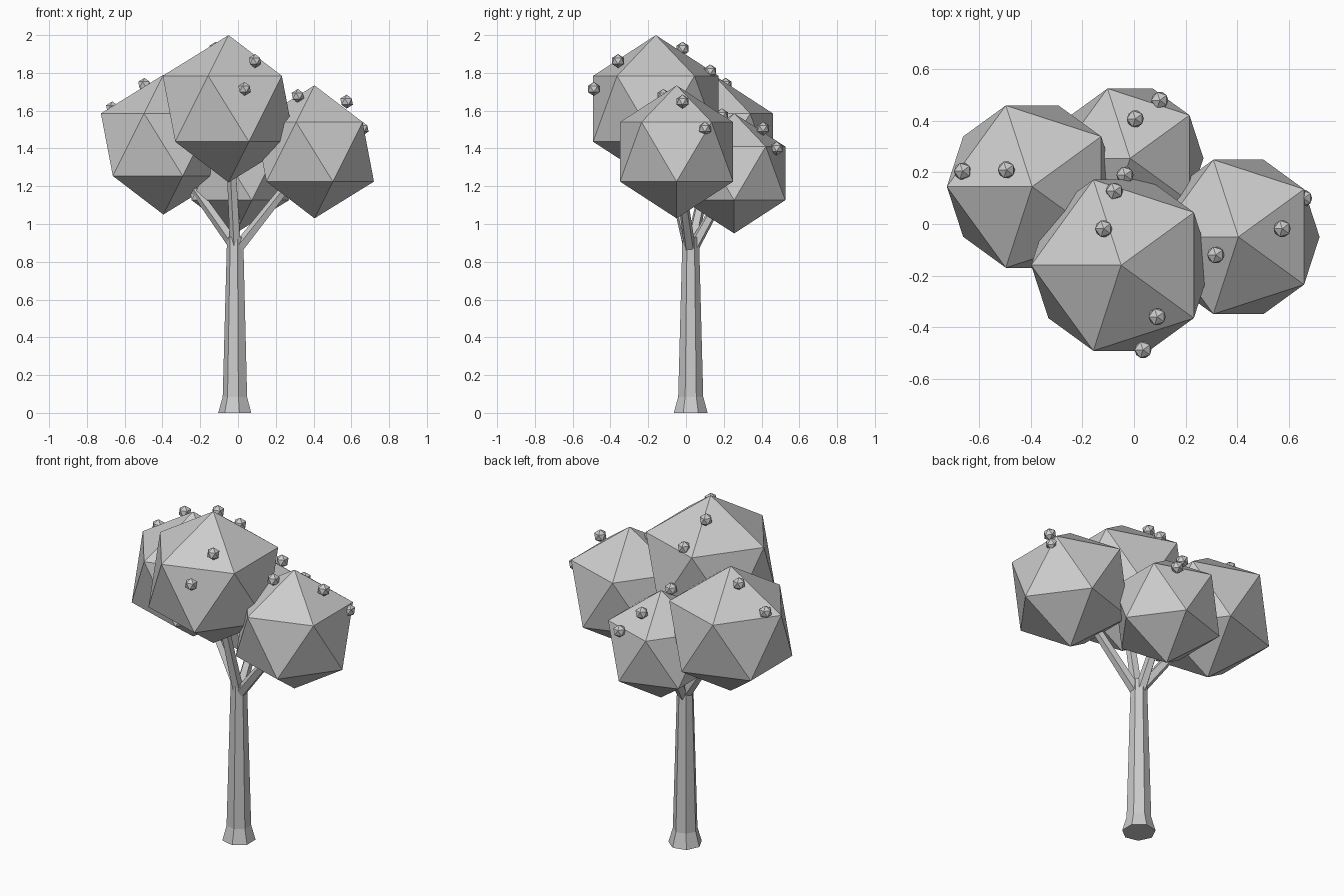
import bpy
import bmesh
from math import pi, sin, cos
from mathutils import Vector, Matrix

cube = bpy.data.objects.get("Cube")
if cube:
    bpy.data.objects.remove(cube, do_unlink=True)

# Single neutral colour for the whole tree
grey = bpy.data.materials.new("plain_grey")
grey.use_nodes = True
COLOUR = (0.6, 0.6, 0.6, 1)
grey.diffuse_color = COLOUR
grey.node_tree.nodes["Principled BSDF"].inputs["Base Color"].default_value = COLOUR


def finish(name, bm):
    bmesh.ops.recalc_face_normals(bm, faces=bm.faces)
    mesh = bpy.data.meshes.new(name)
    bm.to_mesh(mesh)
    bm.free()
    mesh.materials.append(grey)
    obj = bpy.data.objects.new(name, mesh)
    bpy.context.collection.objects.link(obj)
    return obj


def icosahedron(name, centre, radius):
    bm = bmesh.new()
    turn = Matrix.Translation(centre) @ Matrix.Rotation(pi, 4, 'Z')
    bmesh.ops.create_icosphere(bm, subdivisions=1, radius=radius, matrix=turn)
    # Make sure a vertex of the upper ring points towards -x
    ring = [v.co for v in bm.verts if 0.2 * radius < v.co.z - centre[2] < 0.7 * radius]
    if min(c.x for c in ring) - centre[0] > -0.85 * radius:
        bmesh.ops.rotate(bm, verts=bm.verts, cent=centre, matrix=Matrix.Rotation(pi, 3, 'Z'))
    return finish(name, bm)


def tube(name, rings, sides):
    """Loft of regular polygons; each ring is (centre, radius)."""
    bm = bmesh.new()
    axis = Vector(rings[-1][0]) - Vector(rings[0][0])
    tilt = Vector((0, 0, 1)).rotation_difference(axis)
    loops = []
    for centre, r in rings:
        angles = [pi + 2 * pi * i / sides for i in range(sides)]
        loops.append([bm.verts.new(Vector(centre) + tilt @ Vector((r * cos(a), r * sin(a), 0)))
                      for a in angles])
    for low, high in zip(loops, loops[1:]):
        for i in range(sides):
            j = (i + 1) % sides
            bm.faces.new((low[i], low[j], high[j], high[i]))
    bm.faces.new(loops[0])
    bm.faces.new(loops[-1])
    return finish(name, bm)


# Trunk with a flared foot
TX, TY = -0.013, 0.025
tube("trunk", [((TX, TY, 0), 0.092), ((TX, TY, 0.085), 0.068), ((TX, TY, 0.93), 0.045)], 7)

# Leaf crowns: centre, radius, and the root of the branch that carries each
crowns = {
    "front": ((-0.05, -0.16, 1.61), 0.39, (-0.01, 0.02, 0.86)),
    "right": ((-0.395, 0.145, 1.42), 0.37, (-0.02, 0.03, 0.89)),
    "left": ((0.405, -0.05, 1.382), 0.352, (0.0, 0.02, 0.87)),
    "back": ((-0.015, 0.255, 1.268), 0.318, (-0.013, 0.035, 0.87)),
}
for side, (centre, radius, root) in crowns.items():
    icosahedron(side + "_crown", centre, radius)
    tip = Vector(root).lerp(Vector(centre), 0.8)
    tube(side + "_branch", [(root, 0.032), (tip, 0.024)], 5)

# Small fruits dotted over the crowns
fruits = {
    "front": [(0.09, -0.36, 1.863), (0.035, -0.488, 1.715),
              (-0.118, -0.018, 1.928), (-0.076, 0.128, 1.808)],
    "right": [(-0.665, 0.205, 1.612), (-0.495, 0.21, 1.737)],
    "left": [(0.317, -0.12, 1.678), (0.575, -0.018, 1.648), (0.658, 0.1, 1.505)],
    "back": [(0.005, 0.408, 1.505), (0.1, 0.48, 1.4), (-0.035, 0.19, 1.575)],
}
for side, places in fruits.items():
    for n, place in enumerate(places, 1):
        icosahedron(f"{side}_fruit_{n}", place, 0.037)
